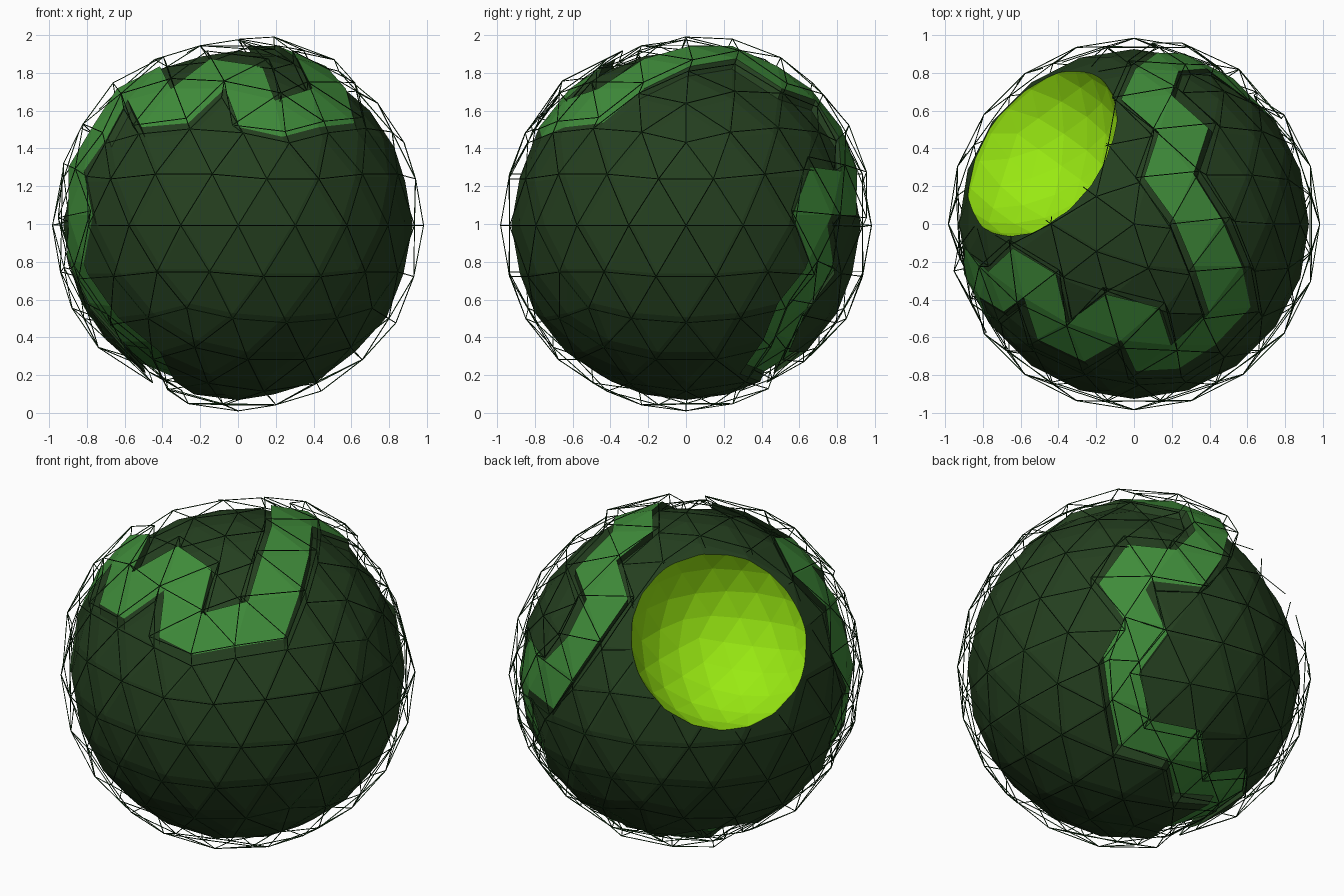
import bpy, bmesh
from math import radians, cos, sin
from mathutils import Vector
from mathutils.geometry import intersect_line_sphere

if "Cube" in bpy.data.objects:
    bpy.data.objects.remove(bpy.data.objects["Cube"])

R = 0.925
CENTRE = Vector((0, 0, 0.993))
RAISE = Vector((-0.02, 0.022, 0.055))
OFFSET = 0.057
DISH_C = Vector((-0.63, 0.487, 0.605)).normalized() * 0.98
DISH_R = 0.55
# triangle strip around the ball: each step moves its left or right edge on
TURNS = ("RLLRRLRLRLLRLLL" "RRRLLLRRRLLRRLL" "RRLRLLRLLRRRLLRR"
         "LLRLLRRLLLRRLRLR")


def material(name, rgb):
    m = bpy.data.materials.new(name)
    m.diffuse_color = (*rgb, 1)
    m.use_nodes = True
    m.node_tree.nodes["Principled BSDF"].inputs["Base Color"].default_value = m.diffuse_color
    return m


def make_object(name, bm, mats):
    me = bpy.data.meshes.new(name)
    bm.to_mesh(me)
    bm.free()
    for m in mats:
        me.materials.append(m)
    ob = bpy.data.objects.new(name, me)
    ob.location = CENTRE
    bpy.context.collection.objects.link(ob)
    return ob


dark = material("dark_green", (0.018, 0.05, 0.014))
mid = material("mid_green", (0.05, 0.26, 0.042))
lime = material("lime", (0.32, 0.82, 0.006))
wire_mat = material("wire_green", (0.008, 0.04, 0.008))

# Ball
bm = bmesh.new()
bmesh.ops.create_icosphere(bm, subdivisions=3, radius=R)


def nearest(rho, angle, z):
    a = radians(angle)
    p = Vector((rho * cos(a), rho * sin(a), z)) * R
    return min(bm.verts, key=lambda v: (v.co - p).length)


# Zigzag band: walk the strip of triangles, then raise it
left, right = nearest(0.738, 72, 0.674), nearest(0.69, 94.4, 0.724)
edge = bm.edges.get((left, right))
prev = min(edge.link_faces, key=lambda f: f.calc_center_median().z)
band = []
for t in TURNS:
    edge = bm.edges.get((left, right))
    face = next(f for f in edge.link_faces if f != prev)
    new = next(v for v in face.verts if v not in (left, right))
    if t == "L":
        left = new
    else:
        right = new
    if face not in band:
        band.append(face)
    prev = face
edges = list({e for f in band for e in f.edges})
ext = bmesh.ops.extrude_face_region(bm, geom=band + edges)["geom"]
old = [f for f in band if f.is_valid]
if old:
    bmesh.ops.delete(bm, geom=old, context='FACES')
for g in ext:
    if isinstance(g, bmesh.types.BMVert):
        g.co += RAISE
    elif isinstance(g, bmesh.types.BMFace):
        g.material_index = 1
bmesh.ops.recalc_face_normals(bm, faces=bm.faces)
bm.normal_update()

# Wire cage floating over the surface, cut away at the dish
wb = bmesh.new()


def add_wire(a, b, r=0.003):
    d = (b - a).normalized()
    u = d.orthogonal().normalized()
    w = d.cross(u)
    rings = []
    for p in (a, b):
        rings.append([wb.verts.new(p + r * (u * cos(radians(k)) + w * sin(radians(k))))
                      for k in (0, 120, 240)])
    for i in range(3):
        j = (i + 1) % 3
        wb.faces.new((rings[0][i], rings[0][j], rings[1][j], rings[1][i]))


for e in bm.edges:
    a, b = [v.co + v.normal * OFFSET for v in e.verts]
    ia, ib = [(p - DISH_C).length < DISH_R for p in (a, b)]
    if ia and ib:
        continue
    if ia or ib:
        hit = next((h for h in intersect_line_sphere(a, b, DISH_C, DISH_R, True) if h), None)
        if hit is None:
            continue
        a, b = (hit, b) if ia else (a, hit)
    if (b - a).length > 1e-3:
        add_wire(a, b)
make_object("wire_cage", wb, [wire_mat])

ball = make_object("ball_with_band", bm, [dark, mid, lime])

# Dish: faceted hollow cut by a smaller ball
cb = bmesh.new()
bmesh.ops.create_icosphere(cb, subdivisions=3, radius=DISH_R)
cutter = make_object("dish_cutter", cb, [])
cutter.location = CENTRE + DISH_C
cutter.hide_render = True
mod = ball.modifiers.new("dish", 'BOOLEAN')
mod.operation = 'DIFFERENCE'
mod.solver = 'EXACT'
mod.object = cutter
bpy.context.view_layer.update()
bpy.context.view_layer.objects.active = ball
bpy.ops.object.modifier_apply(modifier=mod.name)
bpy.data.objects.remove(cutter)
for p in ball.data.polygons:
    if (p.center - DISH_C).length < DISH_R * 1.001 and p.center.length < R * 0.995 \
            and p.normal.dot(DISH_C - p.center) > 0.9 * (DISH_C - p.center).length:
        p.material_index = 2
